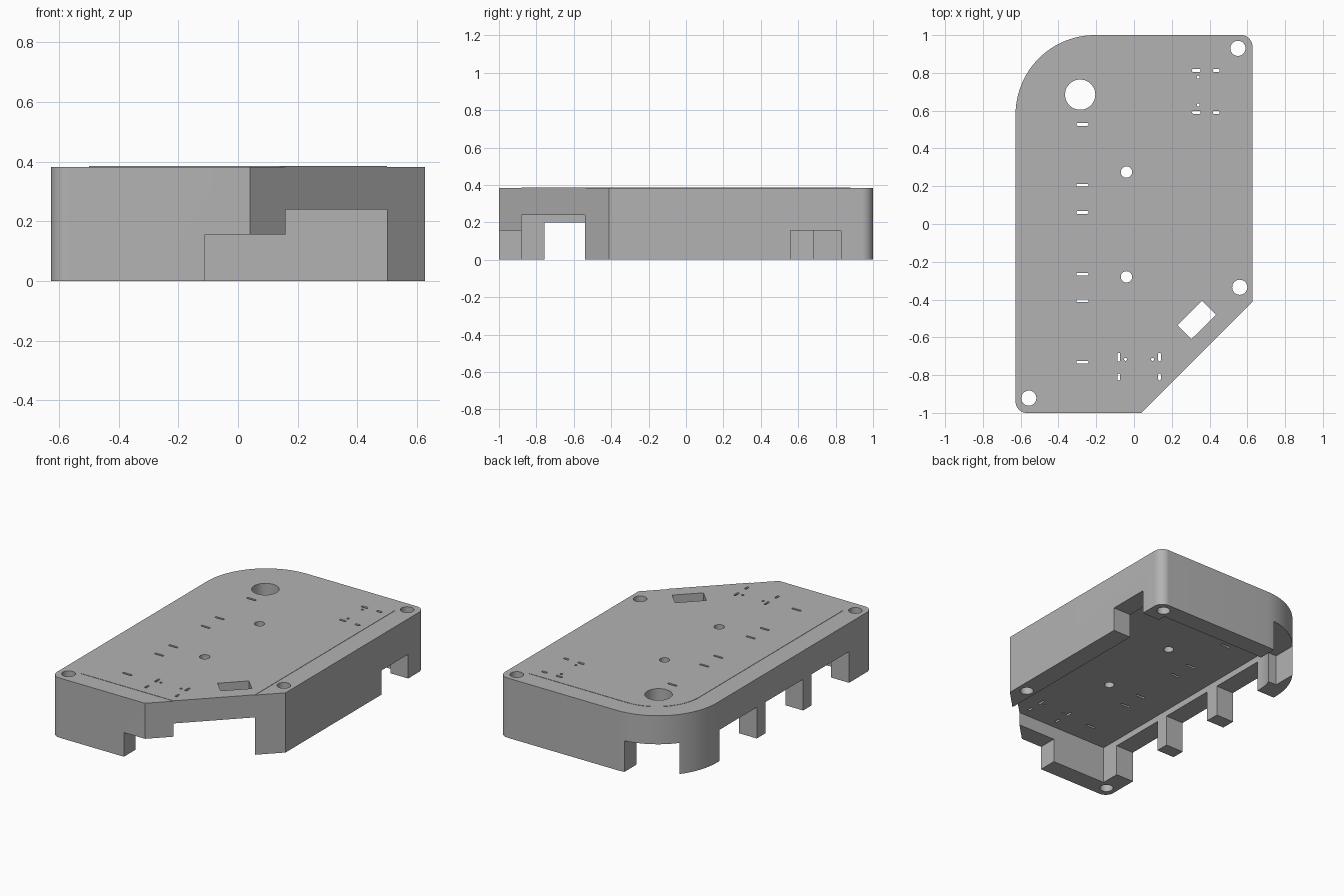
import bpy, bmesh
from math import sin, cos, pi
from mathutils import Vector

if "Cube" in bpy.data.objects:
    bpy.data.objects.remove(bpy.data.objects["Cube"], do_unlink=True)

grey = bpy.data.materials.new("light_grey")
grey.use_nodes = True
grey.diffuse_color = (0.45, 0.45, 0.45, 1)
grey.node_tree.nodes["Principled BSDF"].inputs["Base Color"].default_value = (0.45, 0.45, 0.45, 1)

RIM, TOP, CEILING = 0.383, 0.385, 0.24


def outline(corners, steps=16):
    """Counter-clockwise profile from (x, y, radius); right-angle corners may be rounded."""
    pts = []
    for i, (x, y, r) in enumerate(corners):
        p = Vector((x, y))
        if r == 0:
            pts.append(p)
            continue
        u = (Vector(corners[i - 1][:2]) - p).normalized()
        v = (Vector(corners[(i + 1) % len(corners)][:2]) - p).normalized()
        centre = p + r * (u + v)
        for k in range(steps + 1):
            t = pi / 2 * k / steps
            pts.append(centre - r * (v * cos(t) + u * sin(t)))
    return pts


def rect(x0, x1, y0, y1):
    return outline([(x0, y0, 0), (x1, y0, 0), (x1, y1, 0), (x0, y1, 0)])


def slot(x, y, w, h):
    r = min(w, h) * 0.4
    a, b = w / 2, h / 2
    return outline([(x - a, y - b, r), (x + a, y - b, r), (x + a, y + b, r), (x - a, y + b, r)], 4)


def circle(x, y, r, n=32):
    return [Vector((x + r * cos(2 * pi * k / n), y + r * sin(2 * pi * k / n))) for k in range(n)]


def prisms(name, parts):
    """One object from several (profile, z0, z1) prisms."""
    bm = bmesh.new()
    for pts, z0, z1 in parts:
        low = [bm.verts.new((p.x, p.y, z0)) for p in pts]
        high = [bm.verts.new((p.x, p.y, z1)) for p in pts]
        bm.faces.new(low[::-1])
        bm.faces.new(high)
        for i in range(len(pts)):
            j = (i + 1) % len(pts)
            bm.faces.new((low[i], low[j], high[j], high[i]))
    mesh = bpy.data.meshes.new(name)
    bm.to_mesh(mesh)
    bm.free()
    mesh.materials.append(grey)
    obj = bpy.data.objects.new(name, mesh)
    bpy.context.collection.objects.link(obj)
    return obj


def select(obj):
    bpy.ops.object.select_all(action='DESELECT')
    obj.select_set(True)
    bpy.context.view_layer.objects.active = obj


def cut(obj, cutter):
    mod = obj.modifiers.new("cut", 'BOOLEAN')
    mod.operation, mod.solver, mod.object = 'DIFFERENCE', 'EXACT', cutter
    select(obj)
    bpy.ops.object.modifier_apply(modifier=mod.name)


# Outer wall and the top panel that fills it
wall = prisms("outer_wall", [(outline([
    (-0.627, -1, 0.06), (0.04, -1, 0), (0.627, -0.413, 0),
    (0.627, 1, 0.06), (-0.627, 1, 0.42)], 24), 0, RIM)])
panel = prisms("top_panel", [(outline([
    (-0.5, -0.88, 0), (0.16, -0.88, 0), (0.5, -0.54, 0),
    (0.5, 0.88, 0), (-0.5, 0.88, 0.3)], 24), CEILING, TOP)])

# Hollow inside, open at the slanted corner
cavity = prisms("cavity_cutter", [(outline([
    (-0.5, -0.88, 0), (0.5, -0.88, 0), (0.5, 0.88, 0), (-0.5, 0.88, 0.3)], 24), -0.1, 0.5)])

# Cable openings along the bottom of the wall
notch_parts = [(rect(-0.7, -0.45, y - 0.19, y + 0.19), -0.1, 0.2) for y in (0.3675, -0.1025, -0.5675)]
notch_parts += [
    (rect(-0.54, -0.26, 0.685, 1.1), -0.1, 0.2),
    (rect(0.45, 0.7, 0.56, 0.83), -0.1, 0.155),
    (rect(-0.11, 0.159, -1.1, -0.8), -0.1, 0.155)]
notches = prisms("notch_cutter", notch_parts)

# Screw holes, large round hole and fixing holes
hole_shapes = [circle(x, y, 0.04) for x, y in ((0.55, 0.93), (0.56, -0.335), (-0.557, -0.922))]
hole_shapes += [circle(-0.04, y, 0.03) for y in (0.275, -0.28)]
hole_shapes.append(circle(-0.285, 0.685, 0.08, 48))
# Slanted window beside the chamfer
hole_shapes.append([Vector(p) for p in ((0.36, -0.405), (0.23, -0.535), (0.303, -0.61), (0.435, -0.48))])
# Tie slots
hole_shapes += [slot(-0.273, y, 0.064, 0.014) for y in (0.527, 0.205, 0.061, -0.266, -0.407, -0.732)]
for y in (0.813, 0.591):
    hole_shapes += [slot(0.33, y, 0.045, 0.016), slot(0.435, y, 0.035, 0.016)]
for x in (-0.08, 0.135):
    hole_shapes += [slot(x, -0.705, 0.014, 0.045), slot(x, -0.81, 0.014, 0.035)]
hole_shapes += [circle(x, y, 0.008, 12) for x, y in
                ((0.34, 0.777), (0.34, 0.63), (-0.045, -0.717), (0.098, -0.717))]
holes = prisms("hole_cutter", [(s, -0.1, 0.5) for s in hole_shapes])

for cutter in (cavity, notches, holes):
    cutter.hide_render = True
    cut(wall, cutter)
cut(panel, holes)
for cutter in (cavity, notches, holes):
    bpy.data.objects.remove(cutter, do_unlink=True)

# Smooth round corners, sharp edges kept
for obj in (wall, panel):
    select(obj)
    bpy.ops.object.shade_smooth_by_angle(angle=0.5)
